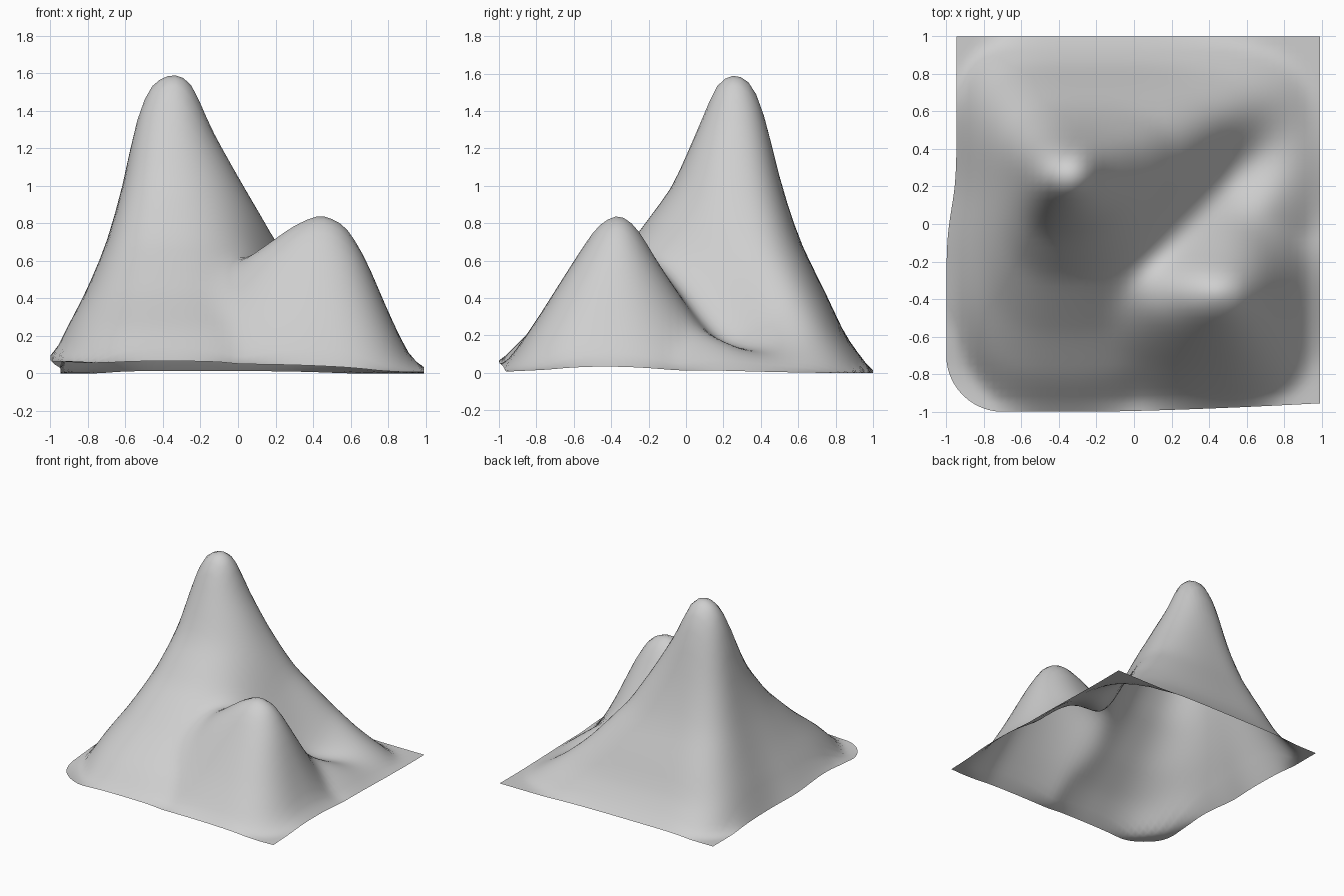
import bpy, bmesh, math

if "Cube" in bpy.data.objects:
    bpy.data.objects.remove(bpy.data.objects["Cube"], do_unlink=True)

CELLS = 48

# Contour reach of each hill at falling heights, towards west, east, south, north
MAIN = dict(
    centre=(-0.34, 0.26),
    level=(1.61, 1.55, 1.42, 1.3, 1.0, 0.7, 0.4, 0.2, 0),
    west=(0, 0.12, 0.19, 0.22, 0.28, 0.37, 0.49, 0.58, 0.66),
    east=(0, 0.1, 0.15, 0.2, 0.37, 0.56, 0.85, 1.1, 1.34),
    south=(0, 0.1, 0.15, 0.2, 0.33, 0.55, 0.85, 1.08, 1.26),
    north=(0, 0.1, 0.15, 0.18, 0.25, 0.35, 0.5, 0.59, 0.74),
    square=dict(westsouth=1.5, westnorth=1.5, eastsouth=0, eastnorth=2))
SMALL = dict(
    centre=(0.44, -0.36),
    level=(0.85, 0.77, 0.6, 0.27, 0.07, 0),
    west=(0, 0.16, 0.4, 0.75, 1.0, 1.2),
    east=(0, 0.14, 0.24, 0.38, 0.48, 0.56),
    south=(0, 0.12, 0.23, 0.44, 0.58, 0.64),
    north=(0, 0.1, 0.2, 0.42, 0.62, 0.85),
    square=dict(westsouth=0, westnorth=0, eastsouth=1, eastnorth=0))


def reach(hill, side, z):
    levels, sizes = hill["level"], hill[side]
    for i in range(len(levels) - 1):
        if z >= levels[i + 1]:
            t = (levels[i] - z) / (levels[i] - levels[i + 1])
            return sizes[i] + t * (sizes[i + 1] - sizes[i]) + 1e-5
    return sizes[-1]


def hill_height(hill, x, y):
    """Find the height whose rounded contour passes through the point."""
    dx, dy = x - hill["centre"][0], y - hill["centre"][1]
    ew = "east" if dx > 0 else "west"
    ns = "north" if dy > 0 else "south"
    top = hill["level"][0]
    low, high = 0, top
    for _ in range(16):
        z = (low + high) / 2
        p = 2 + hill["square"][ew + ns] * (1 - z / top)
        inside = ((abs(dx) / reach(hill, ew, z)) ** p
                  + (abs(dy) / reach(hill, ns, z)) ** p) < 1
        low, high = (z, high) if inside else (low, z)
    return low


def bump(u, v, su, sv):
    return math.exp(-((u / su) ** 2 + (v / sv) ** 2) / 2)


def terrain(x, y):
    a, b = hill_height(MAIN, x, y), hill_height(SMALL, x, y)
    # valley running down to the back left between the hills
    along, across = (x + y - 0.65) * 0.707, (y - x + 0.25) * 0.707
    a = max(a - 0.25 * bump(along, across, 0.28, 0.13), 0.4 * a)
    k = 0.25 * max(a, b) + 1e-6
    blend = max(k - abs(a - b), 0) / k
    return max(a, b) + blend * blend * k / 4


def rim(x, y):
    """Slight lift of the sheet's outer edge."""
    front = max(0, -y) ** 2 * min(1, max(0, 0.9 - x))
    return 0.055 * front + 0.075 * bump(x + 1, y + 0.4, 0.15, 0.3) \
        + 0.025 * bump(x - 1, y + 0.45, 0.4, 0.35)


def outline(x, y):
    """Round the front right corner and bend the left and front borders."""
    r = 0.3
    u, v = (-1 + r - x) / r, (-1 + r - y) / r
    if u > 0 and v > 0:
        x = -1 + r - r * u * math.sqrt(1 - v * v / 2)
        y = -1 + r - r * v * math.sqrt(1 - u * u / 2)
    pull = 0.055 / (1 + math.exp(-(y - 0.08) * 12))
    nx = x + pull * max(0, -x) ** 4 - 0.01 * max(0, x) ** 4
    ny = y + 0.045 * max(0, (x + 0.25) / 1.25) ** 1.5 * max(0, -y) ** 4
    return nx, ny


# Sampled heights, softened a little
n = CELLS + 1
coord = [-1 + 2 * i / CELLS for i in range(n)]
grid = [[terrain(x, y) for x in coord] for y in coord]
for _ in range(2):
    pick = lambda j, i: grid[min(max(j, 0), CELLS)][min(max(i, 0), CELLS)]
    grid = [[0.5 * pick(j, i) + 0.125 * (pick(j - 1, i) + pick(j + 1, i)
             + pick(j, i - 1) + pick(j, i + 1)) for i in range(n)] for j in range(n)]

# Open terrain sheet
bm = bmesh.new()
rows = []
for j, y in enumerate(coord):
    row = []
    for i, x in enumerate(coord):
        px, py = outline(x, y)
        row.append(bm.verts.new((px, py, grid[j][i] + rim(x, y))))
    rows.append(row)
for j in range(CELLS):
    for i in range(CELLS):
        bm.faces.new((rows[j][i], rows[j][i + 1], rows[j + 1][i + 1], rows[j + 1][i]))
lowest = min(v.co.z for v in bm.verts)
for v in bm.verts:
    v.co.z -= lowest
for f in bm.faces:
    f.smooth = True
mesh = bpy.data.meshes.new("mountain_terrain")
bm.to_mesh(mesh)
bm.free()
mountain = bpy.data.objects.new("mountain_terrain", mesh)
bpy.context.collection.objects.link(mountain)

# Plain grey stone
grey = bpy.data.materials.new("light_grey")
grey.use_nodes = True
colour = (0.62, 0.62, 0.62, 1)
grey.diffuse_color = colour
grey.node_tree.nodes["Principled BSDF"].inputs["Base Color"].default_value = colour
mesh.materials.append(grey)
